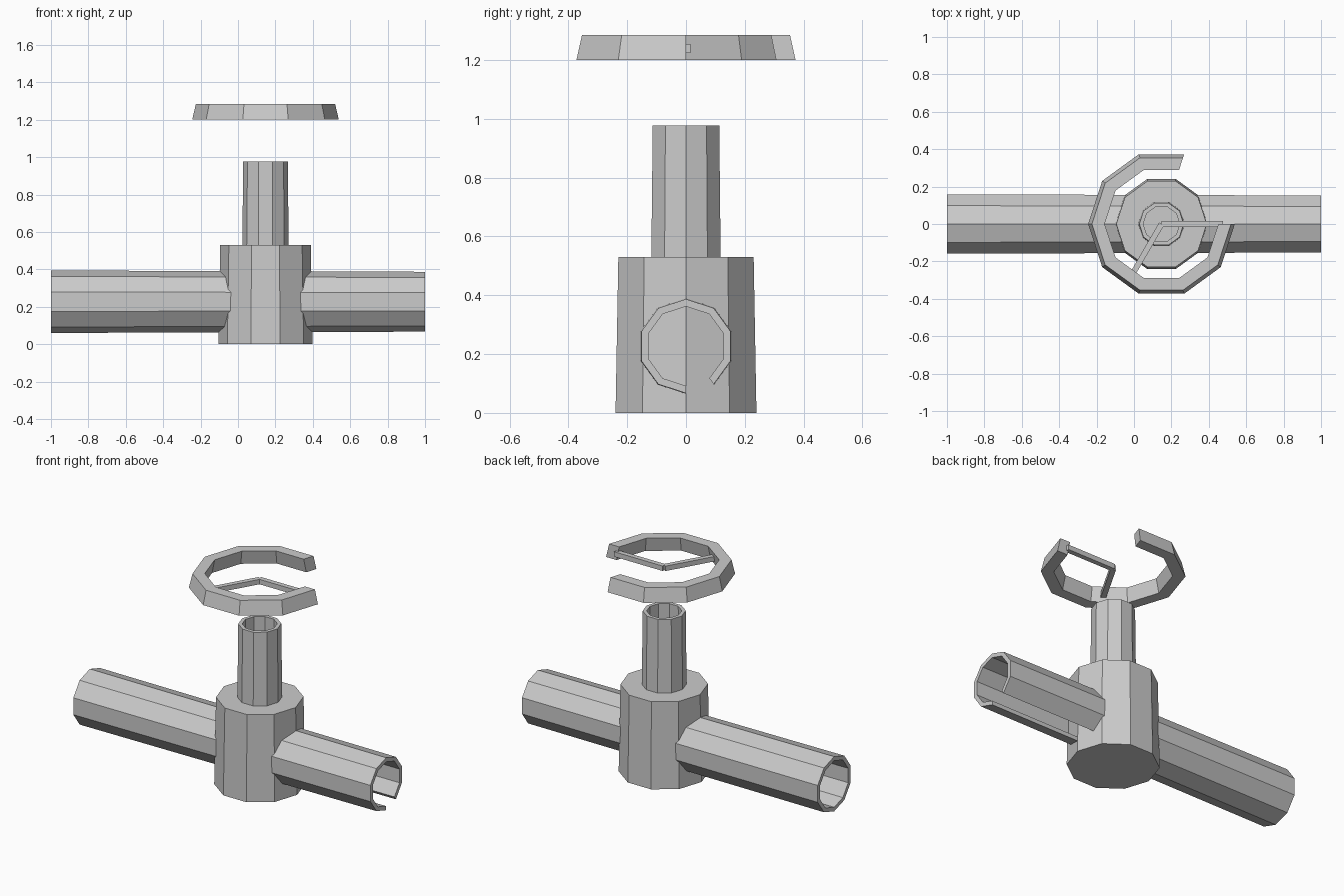
import bpy
import bmesh
from math import cos, sin, radians
from mathutils import Matrix, Vector

SIDES = 10
STEP = 360 / SIDES
CENTRE = 0.147          # x of the valve axis
PIPE_Z = 0.227          # height of the pipe axis

old = bpy.data.objects.get("Cube")
if old:
    bpy.data.objects.remove(old, do_unlink=True)

grey = bpy.data.materials.new("plain grey")
grey.use_nodes = True
grey.diffuse_color = (0.6, 0.6, 0.6, 1)
grey.node_tree.nodes["Principled BSDF"].inputs["Base Color"].default_value = grey.diffuse_color


def finish(name, bm):
    bmesh.ops.recalc_face_normals(bm, faces=bm.faces)
    mesh = bpy.data.meshes.new(name)
    bm.to_mesh(mesh)
    bm.free()
    mesh.materials.append(grey)
    obj = bpy.data.objects.new(name, mesh)
    bpy.context.collection.objects.link(obj)
    return obj


def sweep(name, profile, matrix, start=0, segments=SIDES):
    """Turn a closed (radius, height) profile about the local z axis."""
    bm = bmesh.new()
    closed = segments == SIDES
    rings = []
    for i in range(segments if closed else segments + 1):
        a = radians(start + i * STEP)
        rings.append([bm.verts.new(matrix @ Vector((r * cos(a), r * sin(a), h)))
                      for r, h in profile])
    count = len(profile)
    for i in range(segments):
        a, b = rings[i], rings[(i + 1) % len(rings)]
        for j in range(count):
            k = (j + 1) % count
            bm.faces.new((a[j], b[j], b[k], a[k]))
    if not closed:
        bm.faces.new(rings[0])
        bm.faces.new(rings[-1])
    return finish(name, bm)


def tube(name, low, high, matrix, **kw):
    """low and high are (outer radius, inner radius, height)."""
    profile = [(low[0], low[2]), (high[0], high[2]), (high[1], high[2]), (low[1], low[2])]
    return sweep(name, profile, matrix, **kw)


upright = Matrix.Translation((CENTRE, 0, 0))

# Valve body: solid tapered decagon
bm = bmesh.new()
rims = [[bm.verts.new(upright @ Vector((r * cos(radians(i * STEP)), r * sin(radians(i * STEP)), z)))
         for i in range(SIDES)] for r, z in ((0.252, 0), (0.242, 0.53))]
for i in range(SIDES):
    j = (i + 1) % SIDES
    bm.faces.new((rims[0][i], rims[0][j], rims[1][j], rims[1][i]))
for rim in rims:
    bm.faces.new(rim)
finish("valve_body", bm)

# Hollow stem on top of the body
tube("stem", (0.124, 0.1, 0.525), (0.119, 0.097, 0.977), upright)

# Horizontal pipes: local x, y, z become world y, z, x
along_x = Matrix(((0, 0, 1, 0), (1, 0, 0, 0), (0, 1, 0, PIPE_Z), (0, 0, 0, 1)))
tube("right_pipe", (0.167, 0.142, -1), (0.163, 0.138, CENTRE), along_x, start=90)
# The left pipe has one strip missing underneath
tube("left_pipe", (0.163, 0.138, CENTRE), (0.16, 0.135, 1), along_x, start=306, segments=9)

# Broken hand wheel: open tapered ring
tube("wheel_rim", (0.392, 0.322, 1.2), (0.372, 0.304, 1.285), upright, start=72, segments=8)

# Two remaining spokes, from the hub to the rim
for name, angle in (("left_spoke", 0), ("front_spoke", 240)):
    bm = bmesh.new()
    place = (Matrix.Translation((CENTRE, 0, 1.24)) @ Matrix.Rotation(radians(angle), 4, "Z")
             @ Matrix.Translation((0.164, 0, 0)) @ Matrix.Diagonal((0.328, 0.03, 0.03, 1)))
    bmesh.ops.create_cube(bm, size=1, matrix=place)
    finish(name, bm)
